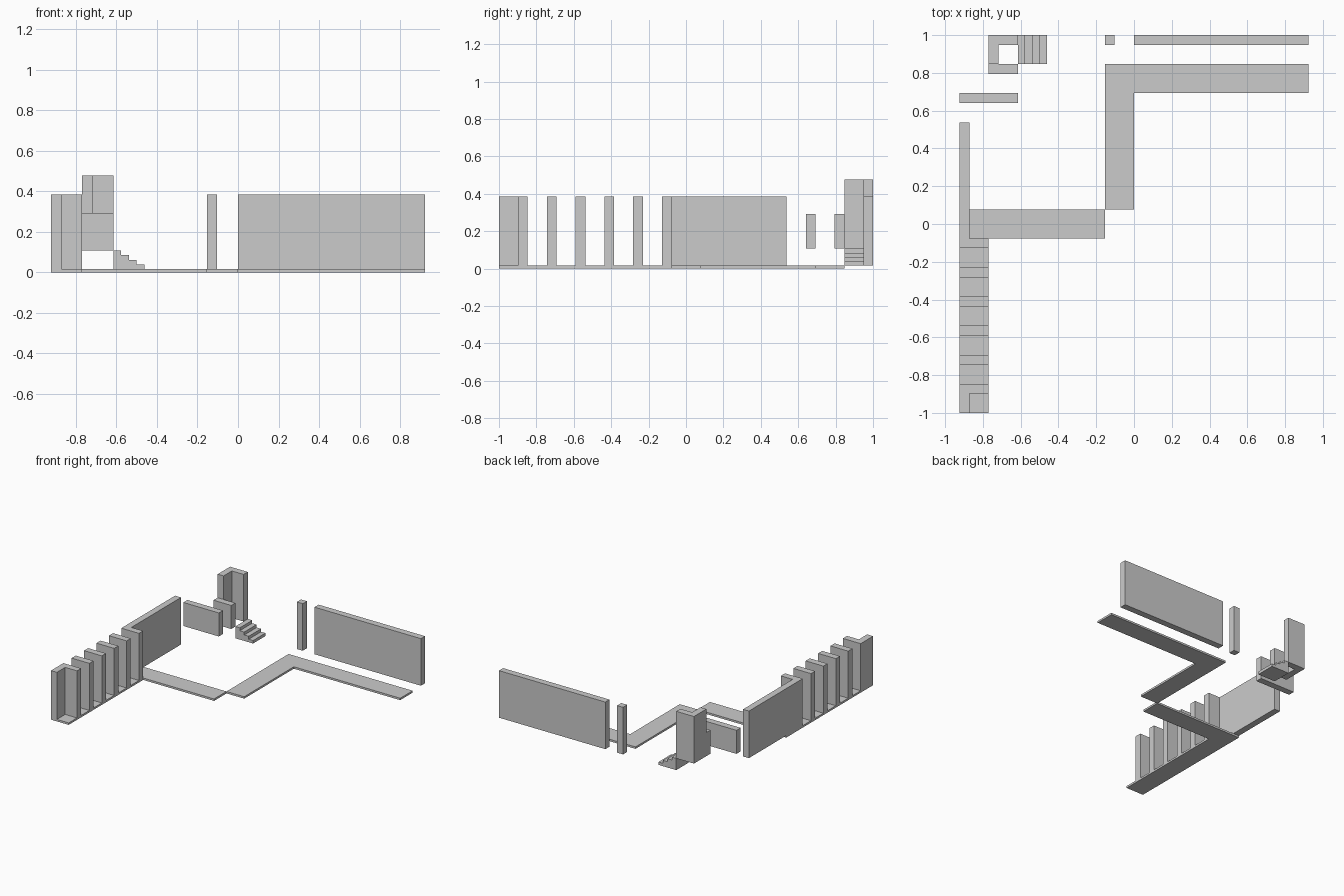
import bpy
import bmesh
from mathutils import Vector

if "Cube" in bpy.data.objects:
    bpy.data.objects.remove(bpy.data.objects["Cube"])

U = 2 / 39                 # one wall thickness
FLOOR, WALL = 0.3, 7.2     # floor thickness and wall height, in units
LOW, RAISED = 2.1, 5.7     # raised landing level and parapet top


def prism(name, outline, direction):
    """Extrude a closed planar outline (in units) along a direction."""
    bm = bmesh.new()
    face = bm.faces.new([bm.verts.new(Vector(p) * U) for p in outline])
    new = bmesh.ops.extrude_face_region(bm, geom=[face])["geom"]
    moved = [v for v in new if isinstance(v, bmesh.types.BMVert)]
    bmesh.ops.translate(bm, verts=moved, vec=Vector(direction) * U)
    bmesh.ops.recalc_face_normals(bm, faces=bm.faces)
    mesh = bpy.data.meshes.new(name)
    bm.to_mesh(mesh)
    bm.free()
    obj = bpy.data.objects.new(name, mesh)
    bpy.context.collection.objects.link(obj)
    return obj


def plan(name, points, z0, z1):
    """Raise a floor-plan outline from z0 to z1."""
    return prism(name, [(x, y, z0) for x, y in points], (0, 0, z1 - z0))


def box(name, x0, x1, y0, y1, z0, z1):
    return plan(name, [(x0, y0), (x1, y0), (x1, y1), (x0, y1)], z0, z1)


TOP = FLOOR + WALL

# Two L-shaped corridor floors touching at a corner
plan("front_corridor_floor", [(-18, -19.5), (-15, -19.5), (-15, -1.5),
                              (-3, -1.5), (-3, 1.5), (-18, 1.5)], 0, FLOOR)
plan("back_corridor_floor", [(-3, 1.5), (0, 1.5), (0, 13.5),
                             (18, 13.5), (18, 16.5), (-3, 16.5)], 0, FLOOR)

# Row of fins across the front corridor
for i in range(4):
    y = -5.5 - 3 * i
    box(f"corridor_fin_{i + 1}", -18, -15, y, y + 1, FLOOR, TOP)

# Fins with return walls at each end of the row
plan("entrance_corner_wall", [(-18, -19.5), (-17, -19.5), (-17, -17.5),
                              (-15, -17.5), (-15, -16.5), (-18, -16.5)], FLOOR, TOP)
plan("left_corner_wall", [(-18, -2.5), (-15, -2.5), (-15, -1.5),
                          (-17, -1.5), (-17, 10.5), (-18, 10.5)], FLOOR, TOP)

# Back wall and free-standing pillar
box("back_wall", 0, 18, 18.5, 19.5, FLOOR, TOP)
box("back_pillar", -3, -2, 18.5, 19.5, FLOOR, TOP)

# Raised landing: low parapets and tall corner
box("long_parapet", -18, -12, 12.5, 13.5, LOW, RAISED)
box("short_parapet", -15, -12, 15.5, 16.5, LOW, RAISED)
plan("tall_corner_wall", [(-15, 16.5), (-14, 16.5), (-14, 18.5),
                          (-12, 18.5), (-12, 19.5), (-15, 19.5)], LOW, LOW + WALL)

# Stairs descending toward +x
steps = 4
run, rise = 3 / steps, (LOW - FLOOR) / steps
profile = [(-12, 16.5, FLOOR)]
for i in range(steps):
    z = LOW - i * rise
    profile += [(-12 + i * run, 16.5, z), (-12 + (i + 1) * run, 16.5, z)]
profile.append((-9, 16.5, FLOOR))
prism("stairs", profile, (0, 3, 0))
